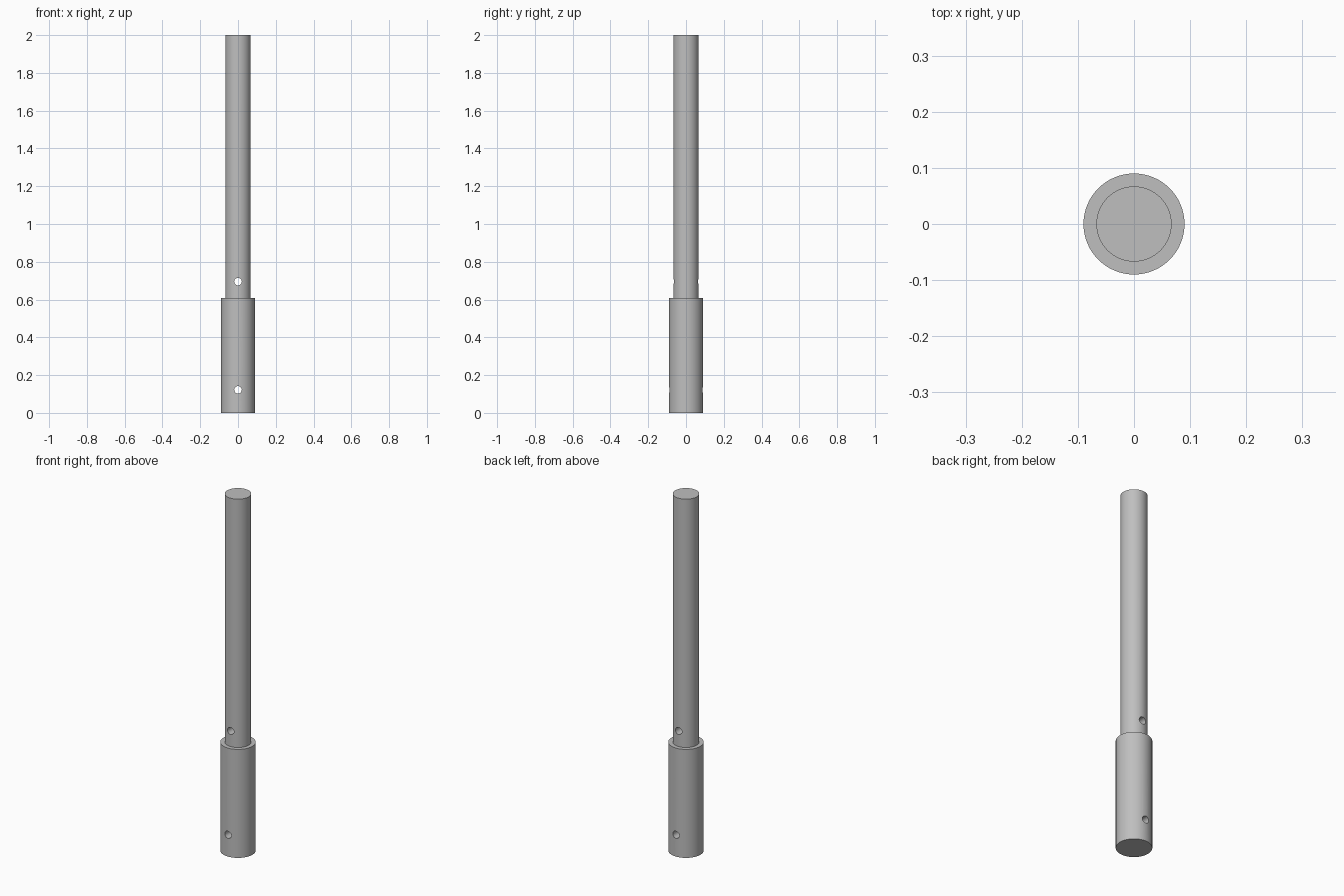
import bpy
import math

cube = bpy.data.objects.get("Cube")
if cube:
    bpy.data.objects.remove(cube, do_unlink=True)

# Single grey metal
metal = bpy.data.materials.new("grey metal")
metal.use_nodes = True
colour = (0.52, 0.52, 0.52, 1)
metal.diffuse_color = colour
metal.node_tree.nodes["Principled BSDF"].inputs["Base Color"].default_value = colour

HOLE_RADIUS = 0.02


def cylinder(name, radius, bottom, top, sides=64):
    bpy.ops.mesh.primitive_cylinder_add(
        vertices=sides, radius=radius, depth=top - bottom,
        location=(0, 0, (bottom + top) / 2))
    obj = bpy.context.object
    obj.name = name
    obj.data.materials.append(metal)
    return obj


def drill(obj, height):
    # Pin hole straight through from front to back
    bpy.ops.mesh.primitive_cylinder_add(
        vertices=32, radius=HOLE_RADIUS, depth=1,
        location=(0, 0, height), rotation=(math.pi / 2, 0, 0))
    cutter = bpy.context.object
    cutter.name = "hole_cutter"
    cutter.hide_render = True
    cutter.data.materials.append(metal)

    bpy.ops.object.select_all(action='DESELECT')
    obj.select_set(True)
    bpy.context.view_layer.objects.active = obj
    cut = obj.modifiers.new("pin hole", 'BOOLEAN')
    cut.operation = 'DIFFERENCE'
    cut.solver = 'EXACT'
    cut.object = cutter
    bpy.ops.object.modifier_apply(modifier=cut.name)
    bpy.data.objects.remove(cutter, do_unlink=True)
    bpy.ops.object.shade_smooth_by_angle(angle=math.radians(30))


# Wide lower sleeve and slim upper rod, each with a pin hole
sleeve = cylinder("sleeve", 0.09, 0, 0.608)
drill(sleeve, 0.122)

rod = cylinder("rod", 0.067, 0.608, 2)
drill(rod, 0.695)
